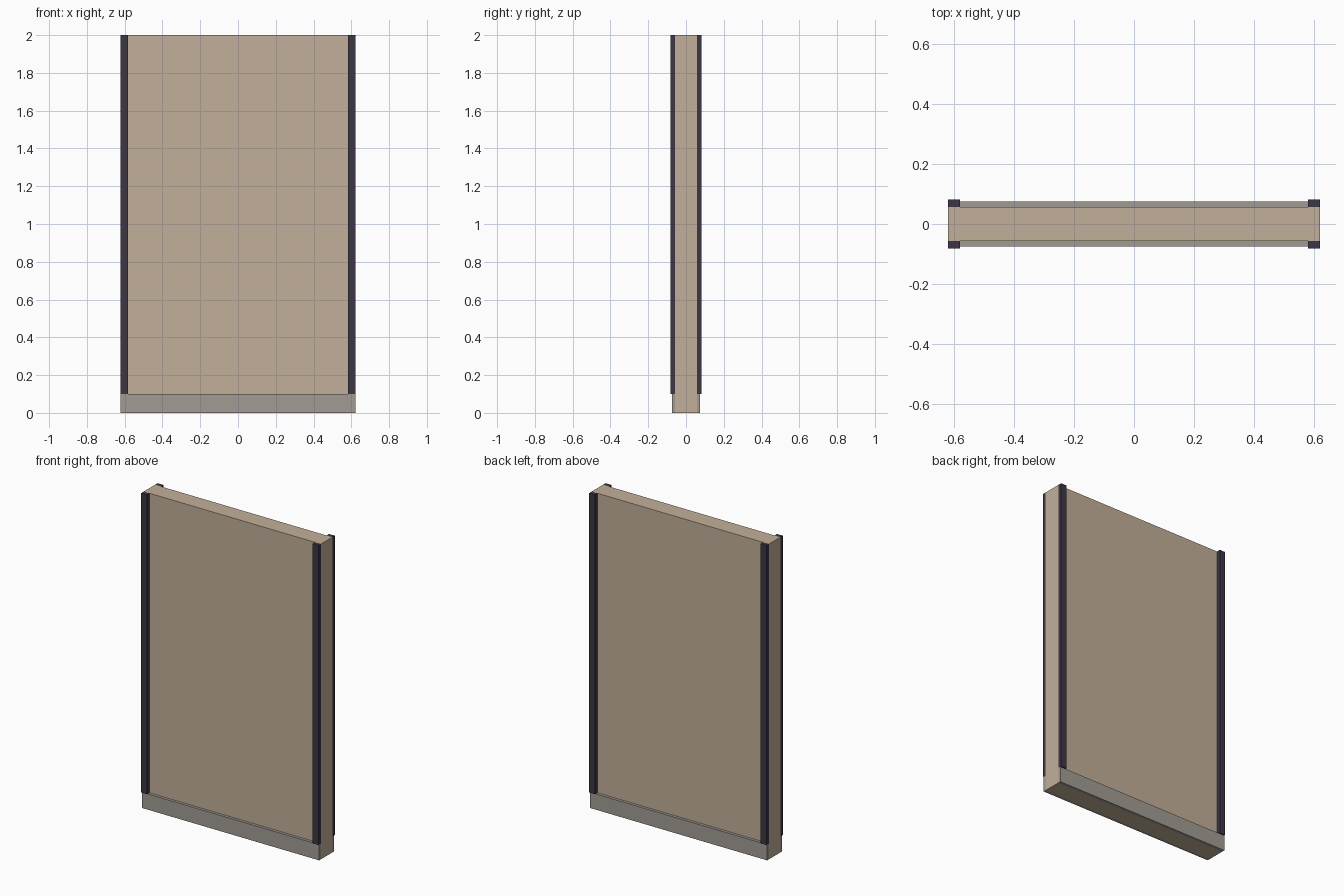
import bpy

cube = bpy.data.objects.get("Cube")
if cube:
    bpy.data.objects.remove(cube, do_unlink=True)

HALF_W, HALF_D, HEIGHT = 0.622, 0.057, 2.0
POST_W, POST_D = 0.04, 0.082
BASE_H, BASE_D = 0.1, 0.075


def material(name, rgb):
    mat = bpy.data.materials.new(name)
    mat.use_nodes = True
    mat.diffuse_color = (*rgb, 1)
    mat.node_tree.nodes["Principled BSDF"].inputs["Base Color"].default_value = (*rgb, 1)
    return mat


def box(name, low, high, mat):
    """Box between two opposite corners."""
    centre = [(a + b) / 2 for a, b in zip(low, high)]
    bpy.ops.mesh.primitive_cube_add(size=1, location=centre)
    obj = bpy.context.object
    obj.name = name
    obj.scale = [b - a for a, b in zip(low, high)]
    bpy.ops.object.transform_apply(location=False, rotation=False, scale=True)
    obj.data.materials.append(mat)
    return obj


plaster = material("tan plaster", (0.54, 0.43, 0.32))
stone = material("grey stone", (0.36, 0.33, 0.295))
timber = material("dark timber", (0.047, 0.037, 0.062))

# Wall core, exposed at the ends and along the top
box("wall_panel", (-HALF_W, -HALF_D, 0), (HALF_W, HALF_D, HEIGHT), plaster)

for face, sy in (("front", -1), ("back", 1)):
    # Skirting along the foot of each face
    ys = sorted((sy * HALF_D, sy * BASE_D))
    box(face + "_skirting", (-HALF_W, ys[0], 0), (HALF_W, ys[1], BASE_H), stone)

    # Upright trims at both edges of each face
    ys = sorted((sy * HALF_D, sy * POST_D))
    for side, sx in (("right", -1), ("left", 1)):
        xs = sorted((sx * HALF_W, sx * (HALF_W - POST_W)))
        box(f"{face}_{side}_post", (xs[0], ys[0], BASE_H), (xs[1], ys[1], HEIGHT), timber)
